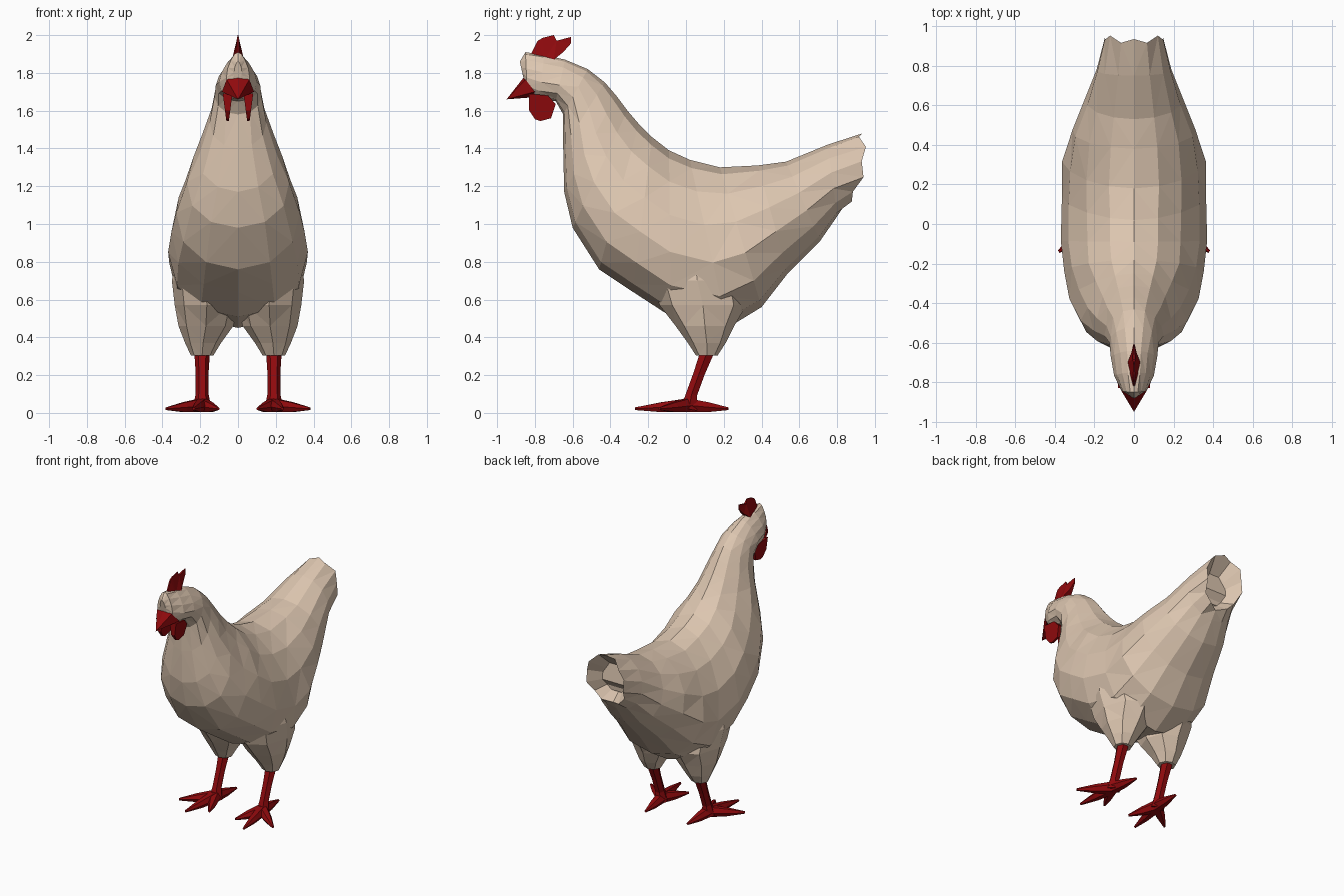
import bpy, bmesh, math, random
from mathutils import Vector

if "Cube" in bpy.data.objects:
    bpy.data.objects.remove(bpy.data.objects["Cube"])

random.seed(4)


def material(name, rgb):
    m = bpy.data.materials.new(name)
    m.diffuse_color = (*rgb, 1)
    m.use_nodes = True
    m.node_tree.nodes["Principled BSDF"].inputs["Base Color"].default_value = m.diffuse_color
    return m


FEATHER = material("feather tan", (0.72, 0.565, 0.435))
RED = material("deep red", (0.28, 0.003, 0.004))


def finish(name, bm, mat, mirror=False):
    bmesh.ops.recalc_face_normals(bm, faces=bm.faces[:])
    bmesh.ops.triangulate(bm, faces=bm.faces[:])
    me = bpy.data.meshes.new(name)
    bm.to_mesh(me)
    bm.free()
    me.materials.append(mat)
    ob = bpy.data.objects.new(name, me)
    bpy.context.collection.objects.link(ob)
    if mirror:
        ob.modifiers.new("mirror", "MIRROR").use_mirror_merge = False
    return ob


def loft(bm, rings):
    """Skin a list of closed rings and cap both ends."""
    vs = [[bm.verts.new(p) for p in r] for r in rings]
    n = len(vs[0])
    for a, b in zip(vs, vs[1:]):
        for i in range(n):
            j = (i + 1) % n
            bm.faces.new((a[i], a[j], b[j], b[i]))
    bm.faces.new(vs[0])
    bm.faces.new(vs[-1])


def tube(bm, pts, radii, sides=6):
    """Tapered tube along points, kept above the ground."""
    pts = [Vector(p) for p in pts]
    rings = []
    for i, (p, r) in enumerate(zip(pts, radii)):
        d = (pts[min(i + 1, len(pts) - 1)] - pts[max(i - 1, 0)]).normalized()
        ref = Vector((0, 0, 1)) if abs(d.z) < 0.8 else Vector((0, 1, 0))
        u = d.cross(ref).normalized()
        v = d.cross(u)
        ring = []
        for k in range(sides):
            a = 2 * math.pi * k / sides
            q = p + r * (u * math.cos(a) + v * math.sin(a))
            q.z = max(q.z, 0)
            ring.append(q)
        rings.append(ring)
    loft(bm, rings)


def plate(name, outline, x0, half, mirror=False):
    """Side-profile plate whose half thickness varies along it."""
    bm = bmesh.new()
    loft(bm, [[(x0 + s * half(y, z), y, z) for y, z in outline] for s in (-1, 1)])
    return finish(name, bm, RED, mirror)


# Body, neck, head and tail: top y, top z, bottom y, bottom z, half width, lower bulge
SECTIONS = [
    (0.92, 1.48, 0.85, 1.10, 0.155, 0.0), (0.75, 1.42, 0.80, 1.04, 0.195, 0.05),
    (0.53, 1.33, 0.71, 0.91, 0.25, 0.08), (0.38, 1.31, 0.54, 0.74, 0.31, 0.12),
    (0.18, 1.30, 0.40, 0.56, 0.35, 0.2), (0.02, 1.34, 0.22, 0.45, 0.36, 0.25),
    (-0.09, 1.39, -0.08, 0.51, 0.36, 0.25), (-0.18, 1.46, -0.28, 0.64, 0.345, 0.25),
    (-0.25, 1.53, -0.46, 0.76, 0.31, 0.3), (-0.31, 1.60, -0.60, 0.98, 0.255, 0.3),
    (-0.37, 1.68, -0.645, 1.17, 0.20, 0.25), (-0.43, 1.75, -0.65, 1.40, 0.15, 0.15),
    (-0.52, 1.82, -0.65, 1.58, 0.125, 0.15), (-0.64, 1.87, -0.69, 1.65, 0.112, 0.3),
    (-0.75, 1.895, -0.78, 1.66, 0.095, 0.3), (-0.85, 1.91, -0.84, 1.69, 0.06, 0.3),
    (-0.88, 1.86, -0.86, 1.77, 0.02, 0.3),
]
N = 14
rings = []
for si, (ty, tz, by, bz, w, pear) in enumerate(SECTIONS):
    top, bot = Vector((0, ty, tz)), Vector((0, by, bz))
    mid, half = (top + bot) / 2, (top - bot) / 2
    wobble = [random.uniform(-0.025, 0.025) for _ in range(N // 2 + 1)]
    ring = []
    for k in range(N):
        a = 2 * math.pi * k / N
        m = min(k, N - k)
        f = 1 + (wobble[m] if 0 < m < N // 2 else 0)
        p = mid + half * math.cos(a)
        p.x = w * f * math.sin(a) * (1 - pear * math.cos(a))
        if si == 0:                      # ragged, bowed feather ends
            p.y += 0.05 * math.sin(a) ** 2 + (0.015 if m % 2 == 0 else -0.01)
        ring.append(p)
    rings.append(ring)
# Hollowed end of the tail
c = sum(rings[0], Vector()) / N
rings.insert(0, [c + (p - c) * 0.6 + Vector((0, -0.09, -0.02)) for p in rings[0]])
bm = bmesh.new()
loft(bm, rings)
finish("body", bm, FEATHER)

# Feathered thighs blending into the body: z, centre x, centre y, radius x, radius y
bm = bmesh.new()
thigh = []
for z, cx, cy, rx, ry in [(0.305, 0.19, 0.11, 0.06, 0.058), (0.37, 0.185, 0.11, 0.095, 0.10),
                          (0.46, 0.17, 0.10, 0.145, 0.155), (0.57, 0.165, 0.09, 0.17, 0.23),
                          (0.70, 0.17, 0.06, 0.18, 0.24), (0.86, 0.16, 0.04, 0.16, 0.18)]:
    thigh.append([(cx + rx * math.cos(t), cy + ry * math.sin(t), z)
                  for t in (2 * math.pi * k / 8 for k in range(8))])
loft(bm, thigh)
finish("thighs", bm, FEATHER, True)

# Shanks and toes
bm = bmesh.new()
tube(bm, [(0.19, 0.115, 0.33), (0.19, 0.07, 0.21), (0.19, 0.03, 0.10), (0.19, 0.015, 0.02)],
     [0.042, 0.034, 0.034, 0.05])
for tx, ty in [(0.235, -0.27), (0.38, -0.14), (0.105, -0.18), (0.17, 0.225)]:
    mx, my = 0.19 + (tx - 0.19) * 0.5, 0.01 + (ty - 0.01) * 0.5
    tube(bm, [(0.19, 0.01, 0.04), (mx, my, 0.03), (tx, ty, 0.022)],
         [0.042, 0.03, 0.008])
finish("legs_and_feet", bm, RED, True)

# Beak
bm = bmesh.new()
base = [(0, -0.86, 1.775), (0.06, -0.85, 1.765), (0.085, -0.80, 1.70),
        (0, -0.82, 1.67), (-0.085, -0.80, 1.70), (-0.06, -0.85, 1.765)]
bv = [bm.verts.new(p) for p in base]
tip = bm.verts.new((0, -0.95, 1.66))
for i in range(6):
    bm.faces.new((bv[i], bv[(i + 1) % 6], tip))
bm.faces.new(bv)
finish("beak", bm, RED)

# Comb, thin at the points and at both ends
plate("comb", [(-0.82, 1.90), (-0.785, 1.97), (-0.76, 1.985), (-0.70, 2.0), (-0.685, 1.97),
               (-0.61, 1.99), (-0.61, 1.955), (-0.65, 1.91), (-0.70, 1.87), (-0.75, 1.87)],
      0, lambda y, z: 0.002 + 0.25 * (2.0 - z) * max(0, 1 - abs(y + 0.71) / 0.12))

# Wattles
plate("wattles", [(-0.83, 1.69), (-0.83, 1.60), (-0.80, 1.555), (-0.77, 1.545), (-0.715, 1.56),
                  (-0.69, 1.635), (-0.73, 1.68)],
      0.055, lambda y, z: 0.006 + 0.13 * (z - 1.54), True)
